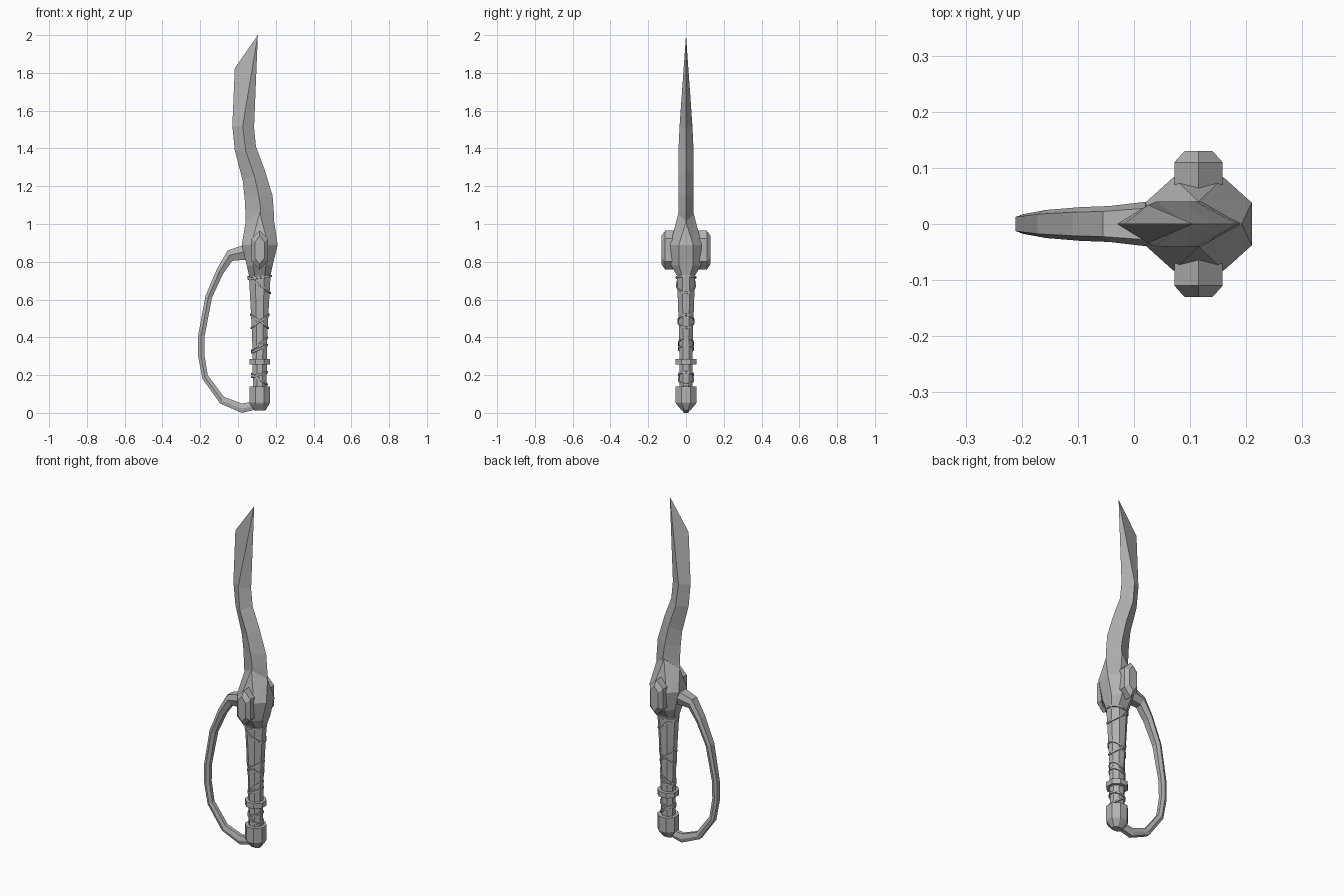
import bpy, bmesh, math
from mathutils import Vector

if "Cube" in bpy.data.objects:
    bpy.data.objects.remove(bpy.data.objects["Cube"])

GREY = (0.45, 0.45, 0.45, 1)
steel = bpy.data.materials.new("grey steel")
steel.use_nodes = True
steel.diffuse_color = GREY
steel.node_tree.nodes["Principled BSDF"].inputs["Base Color"].default_value = GREY

CX = 0.115  # axis of the grip


def finish(name, bm):
    bmesh.ops.remove_doubles(bm, verts=bm.verts, dist=0.0005)
    bmesh.ops.recalc_face_normals(bm, faces=bm.faces)
    mesh = bpy.data.meshes.new(name)
    bm.to_mesh(mesh)
    bm.free()
    mesh.materials.append(steel)
    obj = bpy.data.objects.new(name, mesh)
    bpy.context.collection.objects.link(obj)
    return obj


def skin(bm, rings, closed=False, caps=True):
    """Bridge equal-length rings of points with quads."""
    loops = [[bm.verts.new(p) for p in ring] for ring in rings]
    pairs = list(zip(loops, loops[1:]))
    if closed:
        pairs.append((loops[-1], loops[0]))
    for a, b in pairs:
        for i in range(len(a)):
            j = (i + 1) % len(a)
            bm.faces.new((a[i], a[j], b[j], b[i]))
    if caps and not closed:
        bm.faces.new(loops[0])
        bm.faces.new(loops[-1])
    return loops


def octagon(rx, ry, z):
    """Octagon with flats facing the front and sides; rx, ry reach the flats."""
    k = 1 / math.cos(math.pi / 8)
    return [(CX + rx * k * math.cos(a), ry * k * math.sin(a), z)
            for a in (math.pi / 8 + i * math.pi / 4 for i in range(8))]


def lathe(name, profile):
    bm = bmesh.new()
    skin(bm, [octagon(*p) for p in profile])
    return finish(name, bm)


# Blade: back edge (x, z), ridge (x, z, half thickness), cutting edge (x, z)
stations = [
    ((0.045, 0.85), (0.115, 0.85, 0.042), (0.19, 0.85)),
    ((0.040, 1.05), (0.120, 1.08, 0.040), (0.19, 1.06)),
    ((0.035, 1.14), (0.110, 1.15, 0.040), (0.183, 1.15)),
    ((0.025, 1.23), (0.085, 1.26, 0.040), (0.14, 1.29)),
    ((-0.017, 1.39), (0.04, 1.39, 0.040), (0.095, 1.41)),
    ((-0.03, 1.52), (0.025, 1.52, 0.034), (0.085, 1.51)),
    ((-0.017, 1.825), (0.105, 2.0, 0), (0.105, 2.0)),
]
bm = bmesh.new()
rings = [[(l[0], 0, l[1]), (m[0], -m[2], m[1]), (r[0], 0, r[1]), (m[0], m[2], m[1])]
         for l, m, r in stations]
loops = skin(bm, rings, caps=False)
bm.faces.new(loops[0])
finish("blade", bm)

# Guard: faceted collar rising into four pointed petals
def collar(s, t, z):
    quarter = [(0.095 * s, 0.038 * t), (0.045 * s, 0.083 * t)]
    pts = quarter + [(-x, y) for x, y in reversed(quarter)]
    pts += [(-x, -y) for x, y in pts]
    return [(CX + x, y, z) for x, y in pts]


bm = bmesh.new()
loops = skin(bm, [collar(0.58, 0.52, 0.72), collar(0.72, 0.96, 0.78),
                  collar(1, 1, 0.89)], caps=False)
bm.faces.new(loops[0])
rim = loops[-1]
peaks = [bm.verts.new(p) for p in ((CX, 0.04, 1.06), (0.04, 0, 1.01),
                                   (CX, -0.04, 1.06), (0.192, 0, 1.01))]
for i, peak in enumerate(peaks):
    a, b, c = (rim[(2 * i + k) % 8] for k in (1, 2, 3))
    bm.faces.new((a, b, peak))
    bm.faces.new((b, c, peaks[(i + 1) % 4]))
    bm.faces.new((b, peaks[(i + 1) % 4], peak))
bm.faces.new(peaks)
finish("guard", bm)

# Pointed six-sided boss on each face of the guard
def boss_ring(w, h, shoulder, y):
    zc = 0.862
    pts = [(0, h), (w, shoulder), (w, -shoulder), (0, -h), (-w, -shoulder), (-w, shoulder)]
    return [(CX + x, y, zc + z) for x, z in pts]


for name, side in (("front_boss", -1), ("back_boss", 1)):
    bm = bmesh.new()
    skin(bm, [boss_ring(0.043, 0.103, 0.06, side * 0.06),
              boss_ring(0.043, 0.103, 0.06, side * 0.11),
              boss_ring(0.025, 0.075, 0.042, side * 0.13)])
    finish(name, bm)

# Grip, ring and pommel
lathe("grip", [(0.058, 0.048, 0.74), (0.048, 0.042, 0.56), (0.04, 0.036, 0.4),
               (0.036, 0.035, 0.12)])
lathe("grip_ring", [(0.055, 0.055, 0.255), (0.055, 0.055, 0.285)])
lathe("pommel", [(0.03, 0.022, 0.012), (0.05, 0.05, 0.045),
                 (0.055, 0.055, 0.055), (0.055, 0.055, 0.14)])

# Cord wraps: slanted bands, given by height at the left and right of the grip
def grip_radius(z):
    t = max(0, (z - 0.4) / 0.34)
    return 0.038 + 0.02 * t, 0.036 + 0.012 * t


bands = [(0.71, 0.725), (0.72, 0.635), (0.45, 0.52), (0.52, 0.45),
         (0.33, 0.40), (0.32, 0.36), (0.205, 0.15), (0.19, 0.215)]
for n, (z0, z1) in enumerate(bands):
    rings = []
    for i in range(16):
        a = i * math.tau / 16
        z = (z0 + z1) / 2 + (z1 - z0) / 2 * math.cos(a)
        rx, ry = grip_radius(z)
        out = Vector((math.cos(a), math.sin(a), 0))
        base = Vector((CX + rx * out.x * 1.03, ry * out.y * 1.03, z))
        rings.append([base + out * u + Vector((0, 0, v))
                      for u, v in ((-0.006, -0.007), (0.006, -0.005),
                                   (0.006, 0.005), (-0.006, 0.007))])
    bm = bmesh.new()
    skin(bm, rings, closed=True)
    finish(f"cord_wrap_{n + 1}", bm)

# Knuckle bow: outer (x, z), inner (x, z), half width
bow = [
    ((0.07, 0.895), (0.07, 0.81), 0.042),
    ((0.02, 0.885), (0.03, 0.81), 0.04),
    ((-0.055, 0.86), (-0.03, 0.805), 0.032),
    ((-0.11, 0.765), (-0.08, 0.735), 0.03),
    ((-0.172, 0.62), (-0.138, 0.61), 0.025),
    ((-0.211, 0.41), (-0.176, 0.41), 0.018),
    ((-0.211, 0.3), (-0.178, 0.31), 0.018),
    ((-0.188, 0.18), (-0.16, 0.2), 0.018),
    ((-0.095, 0.05), (-0.075, 0.085), 0.018),
    ((0.02, 0.0), (0.02, 0.05), 0.018),
    ((0.1, 0.02), (0.1, 0.062), 0.018),
]
rings = []
for o, i, h in bow:
    o, i = Vector((o[0], 0, o[1])), Vector((i[0], 0, i[1]))
    section = [(0, 0.7), (0.45, 1), (1, 0.6), (1, -0.6), (0.45, -1), (0, -0.7)]
    rings.append([o.lerp(i, t) + Vector((0, h * w, 0)) for t, w in section])
bm = bmesh.new()
skin(bm, rings)
finish("knuckle_bow", bm)
